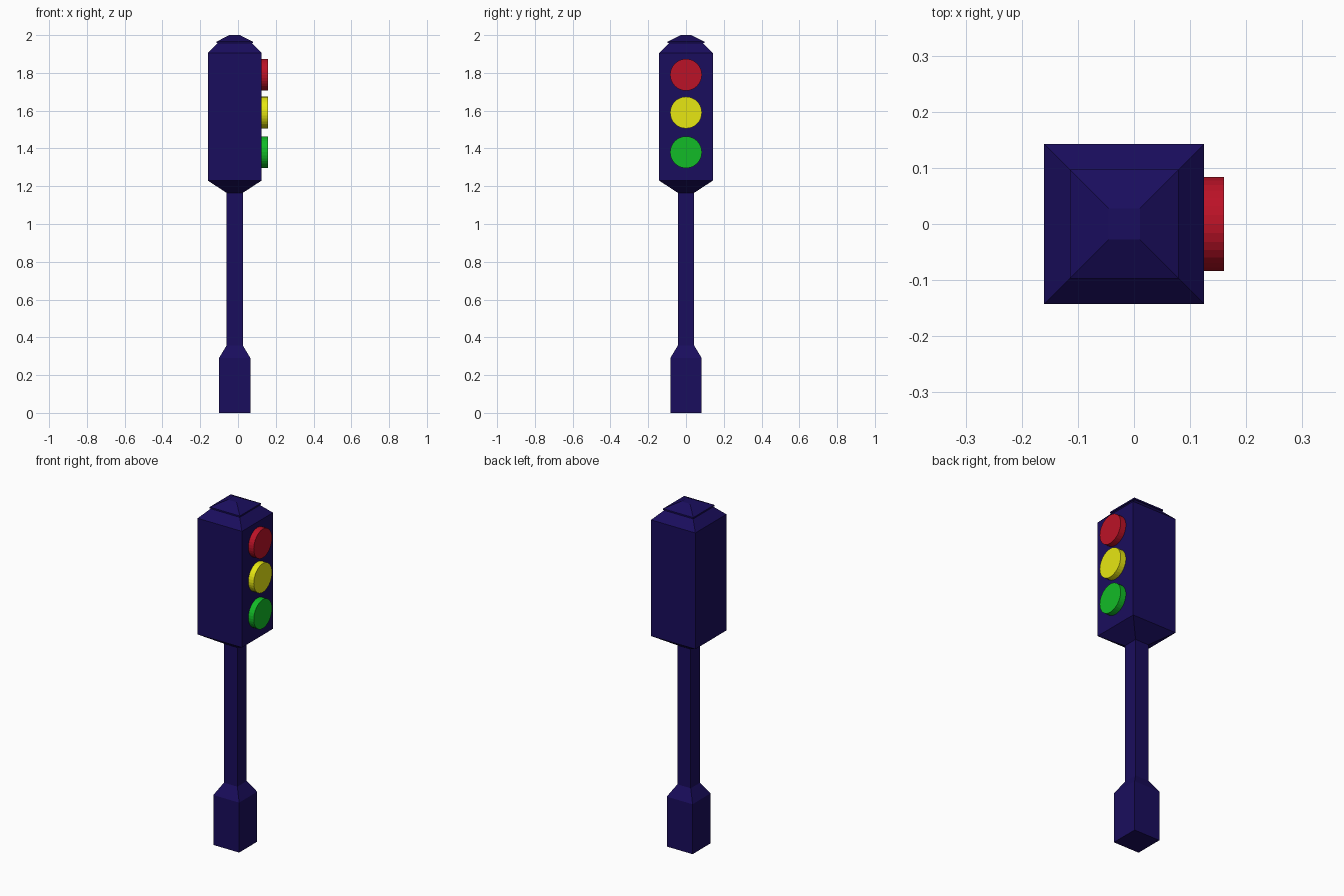
import bpy, bmesh
from math import pi
from mathutils import Matrix

if "Cube" in bpy.data.objects:
    bpy.data.objects.remove(bpy.data.objects["Cube"])

CX = -0.0175  # x of the post axis; the lamps stick out towards +x


def material(name, rgb):
    mat = bpy.data.materials.new(name)
    mat.diffuse_color = (*rgb, 1)
    mat.use_nodes = True
    mat.node_tree.nodes["Principled BSDF"].inputs["Base Color"].default_value = mat.diffuse_color
    return mat


def finish(name, bm, mat):
    bmesh.ops.recalc_face_normals(bm, faces=bm.faces)
    mesh = bpy.data.meshes.new(name)
    bm.to_mesh(mesh)
    bm.free()
    mesh.materials.append(mat)
    obj = bpy.data.objects.new(name, mesh)
    bpy.context.collection.objects.link(obj)
    return obj


def square_loft(name, profile, mat):
    """Closed square-section body through (half width, z) stations."""
    bm = bmesh.new()
    rings = [[bm.verts.new((CX + sx * h, sy * h, z))
              for sx, sy in ((-1, -1), (1, -1), (1, 1), (-1, 1))]
             for h, z in profile]
    for a, b in zip(rings, rings[1:]):
        for i in range(4):
            j = (i + 1) % 4
            bm.faces.new((a[i], a[j], b[j], b[i]))
    bm.faces.new(rings[0])
    bm.faces.new(rings[-1])
    return finish(name, bm, mat)


def lamp(name, z, mat):
    """Flat disc on the +x face of the housing."""
    bm = bmesh.new()
    place = Matrix.Translation((0.1415, 0, z)) @ Matrix.Rotation(pi / 2, 4, 'Y')
    bmesh.ops.create_cone(bm, cap_ends=True, segments=32, radius1=0.084,
                          radius2=0.084, depth=0.037, matrix=place)
    return finish(name, bm, mat)


navy = material("navy", (0.01, 0.004, 0.11))

# Post: wide foot, tapered shoulder, slim shaft, flared lamp housing
square_loft("post_and_housing", [
    (0.083, 0), (0.083, 0.29), (0.043, 0.357), (0.043, 1.165),
    (0.1425, 1.23), (0.1425, 1.905), (0.088, 1.96)], navy)

# Small overhanging roof cap
square_loft("roof_cap", [(0.097, 1.957), (0.097, 1.965), (0.028, 2.0)], navy)

# Three signal lamps
for name, z, rgb in (("red_lamp", 1.79, (0.5, 0.006, 0.02)),
                     ("yellow_lamp", 1.59, (0.8, 0.8, 0.006)),
                     ("green_lamp", 1.38, (0.006, 0.5, 0.02))):
    lamp(name, z, material(name, rgb))
